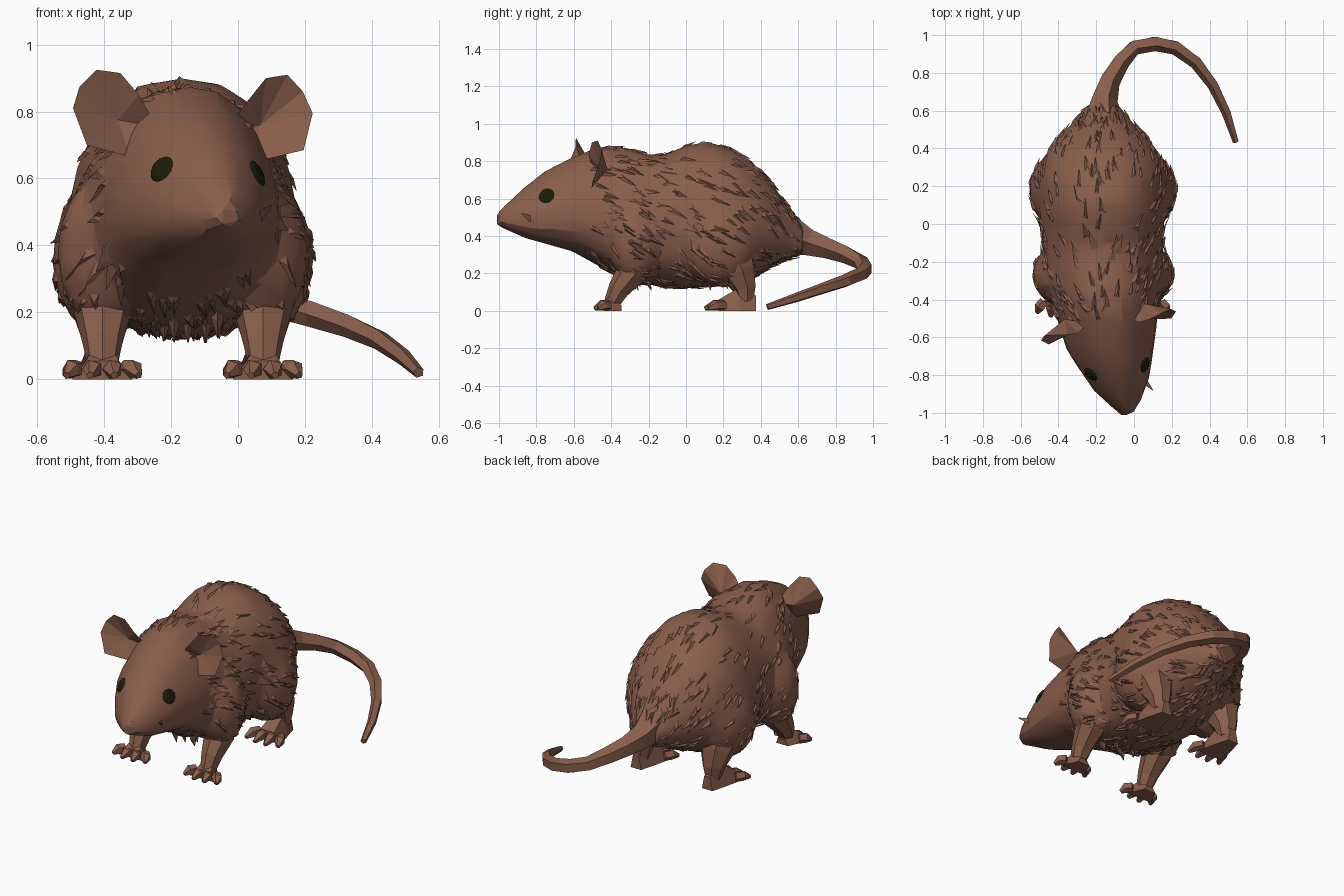
import bpy, bmesh, math, random
from mathutils import Vector, Matrix
from mathutils.bvhtree import BVHTree

if "Cube" in bpy.data.objects:
    bpy.data.objects.remove(bpy.data.objects["Cube"])

random.seed(7)
MID = -0.165                      # body midline in x
YAW = math.radians(14)            # head turn


def material(name, rgb):
    m = bpy.data.materials.new(name)
    m.diffuse_color = (*rgb, 1)
    m.use_nodes = True
    m.node_tree.nodes["Principled BSDF"].inputs["Base Color"].default_value = m.diffuse_color
    return m


FUR = material("brown_fur", (0.250, 0.112, 0.072))
EYE = material("eye_black", (0.011, 0.012, 0.002))


def smooth(ob, angle):
    bpy.ops.object.select_all(action='DESELECT')
    ob.select_set(True)
    bpy.context.view_layer.objects.active = ob
    bpy.ops.object.shade_smooth_by_angle(angle=math.radians(angle))


def finish(name, bm, mat, angle=None):
    bmesh.ops.recalc_face_normals(bm, faces=bm.faces)
    me = bpy.data.meshes.new(name)
    bm.to_mesh(me)
    bm.free()
    ob = bpy.data.objects.new(name, me)
    bpy.context.collection.objects.link(ob)
    me.materials.append(mat)
    if angle:
        smooth(ob, angle)
    return ob


def loft(bm, rings):
    rows = [[bm.verts.new(p) for p in r] for r in rings]
    n = len(rows[0])
    for a, b in zip(rows, rows[1:]):
        for i in range(n):
            bm.faces.new((a[i], a[(i + 1) % n], b[(i + 1) % n], b[i]))
    bm.faces.new(rows[0])
    bm.faces.new(rows[-1])


def tube(bm, pts, sides=6):
    """Tapered tube through points (x, y, z, radius)."""
    P = [Vector(p[:3]) for p in pts]
    rings = []
    for i, p in enumerate(P):
        d = (P[min(i + 1, len(P) - 1)] - P[max(i - 1, 0)]).normalized()
        ref = Vector((1, 0, 0)) if abs(d.z) > 0.8 else Vector((0, 0, 1))
        u = d.cross(ref).normalized()
        v = d.cross(u)
        rings.append([p + pts[i][3] * (u * math.cos(t) + v * math.sin(t))
                      for t in (2 * math.pi * k / sides for k in range(sides))])
    loft(bm, rings)


def ellipsoid(bm, c, r):
    bmesh.ops.create_icosphere(bm, subdivisions=3, radius=1,
                               matrix=Matrix.Translation(c) @ Matrix.Diagonal((*r, 1)))


# Body and head: rings of (centre x, y, half width, bottom, top)
SECTIONS = [(-.033, -1.01, .03, .455, .53), (-.04, -.95, .08, .43, .58),
            (-.065, -.85, .145, .385, .67), (-.09, -.74, .19, .355, .755),
            (-.12, -.60, .24, .315, .825), (-.14, -.47, .265, .24, .875),
            (-.16, -.33, .30, .165, .875), (MID, -.2, .315, .14, .835),
            (MID, -.1, .32, .125, .84), (MID, 0, .325, .12, .885),
            (MID, .12, .34, .125, .903), (MID, .24, .34, .14, .87),
            (MID, .35, .315, .175, .80), (MID, .45, .245, .235, .70),
            (-.165, .54, .155, .275, .56), (-.165, .63, .085, .30, .455)]
bm = bmesh.new()
rings = []
for cx, y, w, zb, zt in SECTIONS:
    head = min(1, max(0, (-y - .3) / .3))
    yaw = YAW * head
    ring = []
    for k in range(20):
        t = 2 * math.pi * k / 20
        c, s = math.cos(t), math.sin(t)
        x = w * math.copysign(abs(c) ** .85, c) * (1 - (.10 + .16 * head) * s)
        z = (zb + zt) / 2 + (zt - zb) / 2 * s
        ring.append((cx + x * math.cos(yaw), y + x * math.sin(yaw), z))
    rings.append(ring)
loft(bm, rings)
for s in (-1, 1):                 # shoulders and haunches
    ellipsoid(bm, (MID + s * .235, -.27, .38), (.14, .15, .23))
    ellipsoid(bm, (MID + s * .235, .18, .36), (.155, .20, .23))
body = finish("body", bm, FUR)
m = body.modifiers.new("blend", 'REMESH')
m.mode, m.voxel_size = 'VOXEL', .022
m = body.modifiers.new("soften", 'SMOOTH')
m.factor, m.iterations = .5, 3
m = body.modifiers.new("facets", 'DECIMATE')
m.ratio = .06
dg = bpy.context.evaluated_depsgraph_get()
me = bpy.data.meshes.new_from_object(body.evaluated_get(dg))
body.modifiers.clear()
body.data = me
me.materials.clear()
me.materials.append(FUR)
smooth(body, 18)
tb = bmesh.new()
tb.from_mesh(me)
skin = BVHTree.FromBMesh(tb)
tb.free()

# Fur tufts: slim wedges hugging the skin
bm = bmesh.new()
for i in range(430):
    y = random.uniform(-.55, .58)
    a = random.uniform(0, 2 * math.pi)
    out = Vector((math.cos(a), 0, math.sin(a)))
    hit, n, _, _ = skin.ray_cast(Vector((MID, y, .45)) + out * 1.5, -out)
    if hit is None:
        continue
    f = Vector((random.uniform(-.3, .3), 1, -.5 + random.uniform(-.4, .25)))
    f = (f - n * f.dot(n)).normalized()
    side = f.cross(n)
    L, w = random.uniform(.08, .15), random.uniform(.016, .034)
    ridge, rn, _, _ = skin.find_nearest(hit + f * L * .4)
    tip, tn, _, _ = skin.find_nearest(hit + f * L)
    v = [bm.verts.new(p) for p in (hit + side * w - n * .008, hit - side * w - n * .008,
                                   ridge + rn * .010, tip + tn * random.uniform(.005, .016))]
    for tri in ((0, 1, 2), (0, 2, 3), (2, 1, 3), (1, 0, 3)):
        bm.faces.new([v[j] for j in tri])
# hanging chest and belly tufts
for i in range(26):
    x, y = MID + random.uniform(-.11, .11), random.uniform(-.36, .25)
    tube(bm, [(x, y, .26, .03), (x, y + .01, .18, .022),
              (x, y + .03, random.uniform(.105, .13), .002)], 3)
finish("fur_tufts", bm, FUR)

# Legs and paws, built once per side
for s, tag in ((-1, "right"), (1, "left")):
    def at(o, y, z, r):
        return (MID + s * o, y, z, r)
    FRONT = ([at(.23, -.22, .36, .11), at(.24, -.29, .20, .085),
              at(.24, -.36, .11, .060), at(.24, -.395, .04, .045)],
             (.24, -.38), .12, .05, ((-.035, .04, .03), (.01, .06, .085), (.06, .09, .055)))
    HIND = ([at(.235, .20, .36, .14), at(.24, .28, .21, .10),
             at(.24, .315, .12, .065), at(.24, .32, .05, .045)],
            (.24, .345), .255, .16, ((-.03, .035, .08), (.06, .06, .125), (.17, .085, .06)))
    for part, (leg, (po, py), length, reach, sole) in (("front", FRONT), ("hind", HIND)):
        bm = bmesh.new()
        tube(bm, leg, 7)
        # sole wedge from heel to toe root
        loft(bm, [[(MID + s * po + x, py - d, z) for x, z in
                   ((-w, 0), (w, 0), (w * .55, h), (-w * .55, h))]
                  for d, w, h in sole])
        # four fanned toes
        for k in range(4):
            q = k - 1.5
            x0 = MID + s * po + q * .046
            y0 = py - reach + .02
            y1 = py - length + abs(q) * .02
            tube(bm, [(x0, y0, .030, .028), (x0 + q * .016, (y0 + y1) / 2, .030, .030),
                      (x0 + q * .026, y1, .012, .012)], 5)
        finish(f"{part}_leg_{tag}", bm, FUR)

    # Cupped ear on the turned head
    base = Vector((-.265, -.56, .755)) if s < 0 else Vector((-.005, -.52, .74))
    u = Vector((s * math.cos(YAW), s * math.sin(YAW), 0))
    back = Vector((-math.sin(YAW), math.cos(YAW), 0))
    # rim points: outward, up, backward
    outline = [(-.03, .0, .03), (.035, .095, -.01), (.09, .16, -.005), (.16, .17, .01),
               (.21, .12, .02), (.235, .055, .0), (.20, -.055, -.03), (.06, -.09, .0)]
    bm = bmesh.new()
    rim = [bm.verts.new(base + u * a + Vector((0, 0, b)) + back * c)
           for a, b, c in outline]
    for d in (.045, .08):
        hub = bm.verts.new(base + u * .085 + Vector((0, 0, .02)) + back * d)
        for k in range(8):
            bm.faces.new((rim[k], rim[(k + 1) % 8], hub))
    finish(f"ear_{tag}", bm, FUR)

    # Eye: shallow dome set on the head surface
    ex, ez = (-.228, .628) if s < 0 else (.058, .615)
    p, n, _, _ = skin.ray_cast(Vector((ex, -1.5, ez)), Vector((0, 1, 0)))
    bm = bmesh.new()
    bmesh.ops.create_uvsphere(
        bm, u_segments=14, v_segments=8, radius=1,
        matrix=Matrix.Translation(p) @ n.to_track_quat('Z', 'Y').to_matrix().to_4x4()
        @ Matrix.Diagonal((.042, .042, .012, 1)))
    finish(f"eye_{tag}", bm, EYE, 40)

# Cheek tufts beside the mouth
bm = bmesh.new()
for x, y, tip in ((.035, -.80, (.10, -.88, .52)), (-.2, -.80, (-.235, -.84, .47))):
    tube(bm, [(x, y, .47, .03), (*tip, .003)], 3)
finish("cheek_tufts", bm, FUR)

# Curled tail
TAIL = [(-.165, .56, .40, .11), (-.16, .66, .365, .074), (-.13, .76, .335, .058),
        (-.07, .86, .30, .049), (.0, .935, .262, .042), (.11, .957, .225, .042),
        (.22, .935, .195, .04), (.33, .855, .160, .036), (.42, .735, .12, .031),
        (.49, .59, .07, .026), (.54, .435, .02, .017)]
bm = bmesh.new()
tube(bm, TAIL, 5)
finish("tail", bm, FUR, 15)
